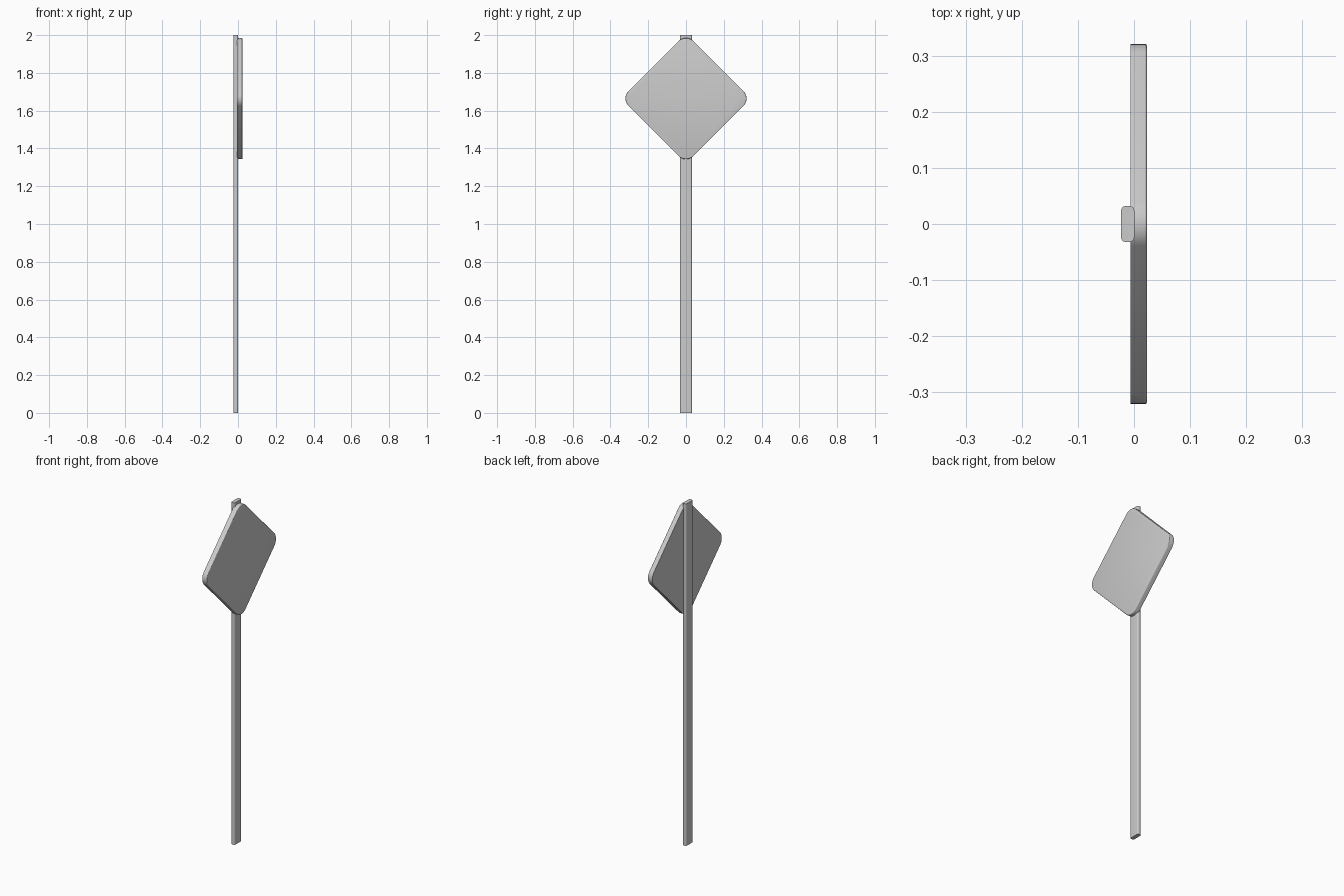
import bpy, bmesh
from math import sin, cos, pi, radians
from mathutils import Matrix

if "Cube" in bpy.data.objects:
    bpy.data.objects.remove(bpy.data.objects["Cube"])


def rounded_rect(w, h, r, n):
    """Outline of a rounded rectangle centred on the origin."""
    pts = []
    for k, (sx, sy) in enumerate([(1, 1), (-1, 1), (-1, -1), (1, -1)]):
        for i in range(n + 1):
            a = (k + i / n) * pi / 2
            pts.append((sx * (w / 2 - r) + r * cos(a), sy * (h / 2 - r) + r * sin(a)))
    return pts


def prism(name, outline, height, matrix, top_bevel=0):
    """Extrude an outline along local z, optionally rounding the top rim."""
    bm = bmesh.new()
    base = bm.faces.new([bm.verts.new((x, y, 0)) for x, y in outline])
    ext = bmesh.ops.extrude_face_region(bm, geom=[base], use_keep_orig=True)
    top = [v for v in ext["geom"] if isinstance(v, bmesh.types.BMVert)]
    bmesh.ops.translate(bm, verts=top, vec=(0, 0, height))
    bmesh.ops.recalc_face_normals(bm, faces=bm.faces)
    if top_bevel:
        rim = [e for e in bm.edges if all(v.co.z > height - 1e-5 for v in e.verts)]
        bmesh.ops.bevel(bm, geom=rim, offset=top_bevel, segments=3,
                        profile=0.5, affect='EDGES')
    bm.transform(matrix)
    bmesh.ops.recalc_face_normals(bm, faces=bm.faces)
    mesh = bpy.data.meshes.new(name)
    bm.to_mesh(mesh)
    bm.free()
    ob = bpy.data.objects.new(name, mesh)
    bpy.context.collection.objects.link(ob)
    bpy.ops.object.select_all(action='DESELECT')
    ob.select_set(True)
    bpy.context.view_layer.objects.active = ob
    bpy.ops.object.shade_smooth_by_angle(angle=radians(35))
    return ob


# upright flat post with rounded long edges
prism("post", rounded_rect(0.0235, 0.064, 0.008, 5), 2.0,
      Matrix.Translation((-0.01125, 0, 0)))

# diamond sign plate facing +x, front rim softly rounded
prism("sign_plate", rounded_rect(0.486, 0.486, 0.055, 8), 0.0295,
      Matrix.Translation((-0.0065, 0, 1.664))
      @ Matrix.Rotation(pi / 2, 4, 'Y') @ Matrix.Rotation(pi / 4, 4, 'Z'),
      top_bevel=0.004)
